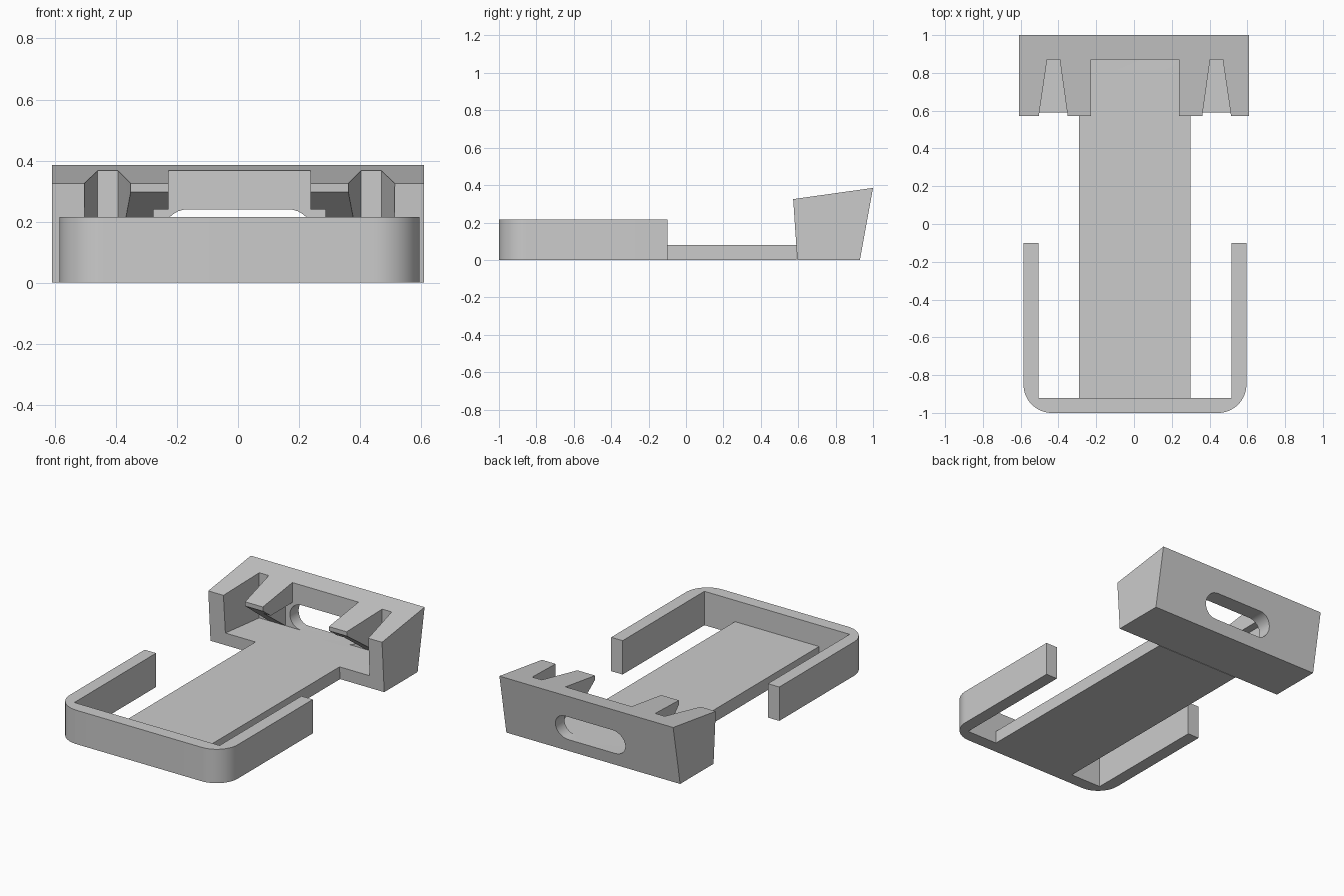
import bpy, bmesh
from math import sin, cos, pi, radians
from mathutils import Vector

if "Cube" in bpy.data.objects:
    bpy.data.objects.remove(bpy.data.objects["Cube"])

grey = bpy.data.materials.new("plain grey")
grey.use_nodes = True
grey.diffuse_color = (0.6, 0.6, 0.6, 1)
grey.node_tree.nodes["Principled BSDF"].inputs["Base Color"].default_value = (0.6, 0.6, 0.6, 1)

FLOOR = 0.08      # thickness of the plate and of the housing floor
MID = 0.005       # centre line of the plate, band and cut-outs
WALL = 0.87       # inner face of the housing's rear wall


def prism(name, outline, axis, low, high):
    """Extrude a 2D outline along an axis: x takes (y, z), y takes (x, z), z takes (x, y)."""
    i = "xyz".index(axis)
    bm = bmesh.new()
    verts = []
    for p in outline:
        co = list(p)
        co.insert(i, low)
        verts.append(bm.verts.new(co))
    face = bm.faces.new(verts)
    extruded = bmesh.ops.extrude_face_region(bm, geom=[face])["geom"]
    shift = Vector((0, 0, 0))
    shift[i] = high - low
    bmesh.ops.translate(bm, vec=shift, verts=[g for g in extruded if isinstance(g, bmesh.types.BMVert)])
    bmesh.ops.recalc_face_normals(bm, faces=bm.faces)
    mesh = bpy.data.meshes.new(name)
    bm.to_mesh(mesh)
    bm.free()
    mesh.materials.append(grey)
    obj = bpy.data.objects.new(name, mesh)
    bpy.context.collection.objects.link(obj)
    return obj


def rect(a0, a1, b0, b1):
    return [(a0, b0), (a1, b0), (a1, b1), (a0, b1)]


def arc(cx, cy, r, start, end, steps=16):
    return [(cx + r * cos(radians(start + (end - start) * k / steps)),
             cy + r * sin(radians(start + (end - start) * k / steps))) for k in range(steps + 1)]


def select_only(obj):
    bpy.ops.object.select_all(action='DESELECT')
    obj.select_set(True)
    bpy.context.view_layer.objects.active = obj


def cut(obj, cutter):
    cutter.hide_render = True
    mod = obj.modifiers.new("cut", 'BOOLEAN')
    mod.operation = 'DIFFERENCE'
    mod.solver = 'EXACT'
    mod.object = cutter
    select_only(obj)
    bpy.ops.object.modifier_apply(modifier=mod.name)
    bpy.data.objects.remove(cutter)


# Long flat plate
prism("base_plate", rect(MID - 0.295, MID + 0.295, -0.92, 0.592), 'z', 0, FLOOR)

# U-shaped front band: rounded outside corners, square inside corners
half, inner, r, tip = 0.59, 0.51, 0.15, -0.1
left, right = MID - half, MID + half
outline = [(left, tip)] + arc(left + r, r - 1, r, 180, 270) + arc(right - r, r - 1, r, 270, 360)
outline += [(right, tip), (MID + inner, tip), (MID + inner, -0.92), (MID - inner, -0.92), (MID - inner, tip)]
band = prism("front_band", outline, 'z', 0, 0.215)

# Rear housing with sloping top, front and back
housing = prism("rear_housing", [(0.595, 0), (0.93, 0), (1.0, 0.385), (0.573, 0.325)], 'x', -0.61, 0.61)

# Open bay in the middle
cut(housing, prism("bay_cutter", rect(MID - 0.232, MID + 0.232, 0.5, WALL), 'z', FLOOR, 0.6))

# Tapered notches that leave a prong on each side of the bay
for s in (-1, 1):
    notch = [(MID + s * x, y) for x, y in ((0.358, 0.585), (0.352, 0.5), (0.52, 0.5), (0.507, 0.585),
                                           (0.465, WALL), (0.398, WALL))]
    cut(housing, prism("notch_cutter", notch, 'z', FLOOR, 0.6))

# Slanted underside of the prongs
cut(housing, prism("underside_cutter", [(0.5, FLOOR), (WALL, FLOOR), (0.575, 0.297), (0.5, 0.352)],
                   'x', MID - 0.432, MID + 0.432))

# Wider low pocket beneath the prongs
cut(housing, prism("pocket_cutter", rect(MID - 0.282, MID + 0.282, 0.5, WALL), 'z', FLOOR, 0.24))

# Rounded slot through the rear wall
slot = arc(0.165, 0.16, 0.08, -90, 90) + arc(-0.165, 0.16, 0.08, 90, 270)
cut(housing, prism("slot_cutter", slot, 'y', 0.8, 1.2))

for obj in (band, housing):
    select_only(obj)
    bpy.ops.object.shade_smooth_by_angle(angle=radians(25))
